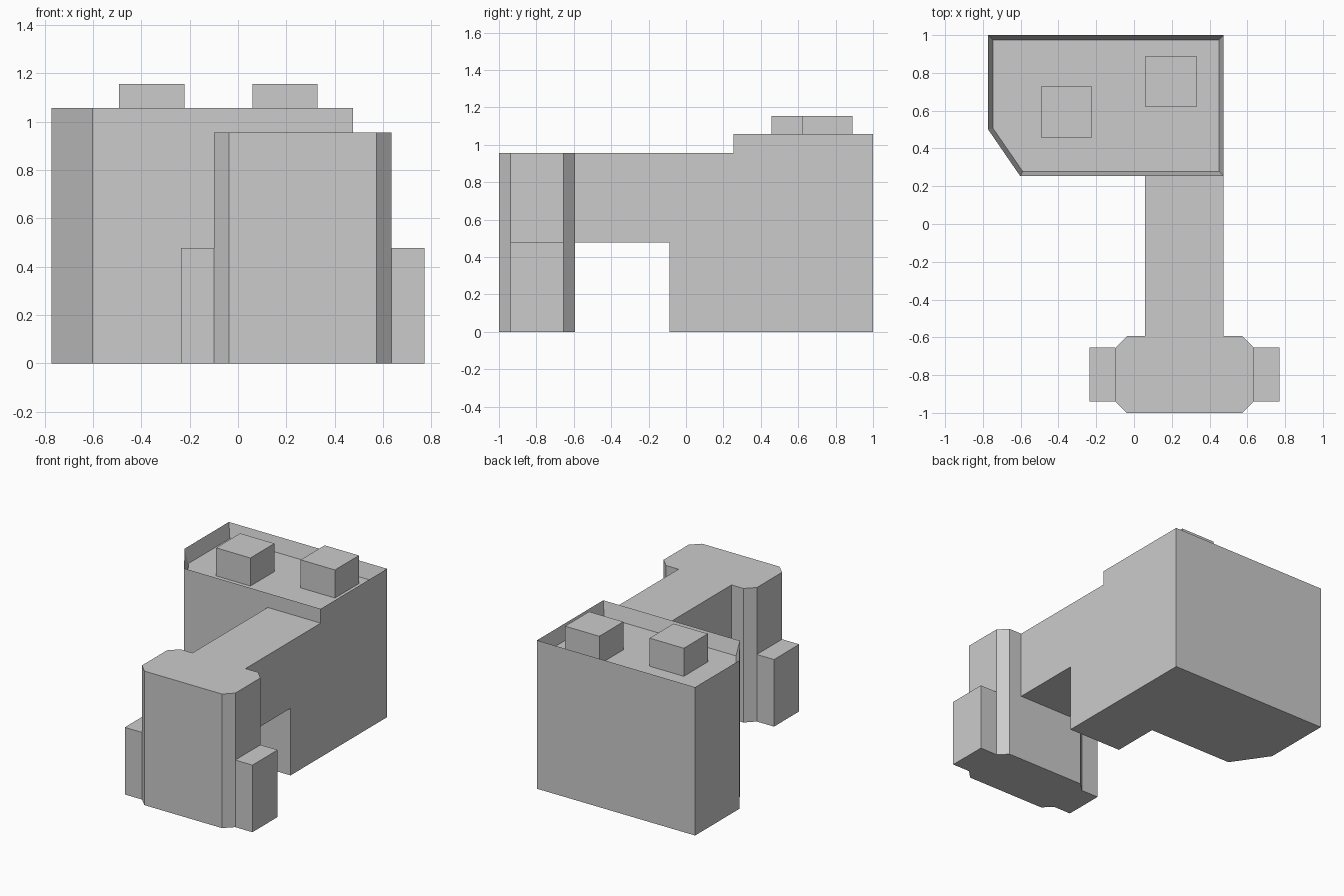
import bpy, bmesh
from mathutils import Vector

if "Cube" in bpy.data.objects:
    bpy.data.objects.remove(bpy.data.objects["Cube"])


def prism(name, points, direction, rim=None):
    """Extrude a flat outline; rim=(width, depth) sinks the end face inside a parapet."""
    bm = bmesh.new()
    base = bm.faces.new([bm.verts.new(p) for p in points])
    new = bmesh.ops.extrude_face_region(bm, geom=[base], use_keep_orig=True)["geom"]
    bmesh.ops.translate(bm, vec=Vector(direction),
                        verts=[g for g in new if isinstance(g, bmesh.types.BMVert)])
    bmesh.ops.recalc_face_normals(bm, faces=bm.faces[:])
    if rim:
        bm.normal_update()
        top = max(bm.faces, key=lambda f: f.calc_center_median().z)
        bmesh.ops.inset_region(bm, faces=[top], thickness=rim[0], use_even_offset=True)
        bmesh.ops.translate(bm, vec=(0, 0, -rim[1]), verts=top.verts[:])
    mesh = bpy.data.meshes.new(name)
    bm.to_mesh(mesh)
    bm.free()
    obj = bpy.data.objects.new(name, mesh)
    bpy.context.collection.objects.link(obj)
    return obj


def box(name, x0, x1, y0, y1, z0, z1):
    return prism(name, [(x0, y0, z0), (x1, y0, z0), (x1, y1, z0), (x0, y1, z0)],
                 (0, 0, z1 - z0))


ROOF, LOW = 0.955, 0.478

# Main block with one cut corner and a parapet around its sunken roof
outline = [(-0.772, 1), (-0.772, 0.5), (-0.602, 0.253), (0.475, 0.253), (0.475, 1)]
prism("main_block", [(x, y, 0) for x, y in outline], (0, 0, 1.057), rim=(0.025, 1.057 - ROOF))

# Rooftop units
for i, (x, y) in enumerate([(-0.492, 0.457), (0.06, 0.62)]):
    box(f"roof_unit_{i + 1}", x, x + 0.27, y, y + 0.27, ROOF, 1.155)

# Connecting wing: solid at the back, bridging an open passage at the front
side = [(0.253, 0), (0.253, ROOF), (-0.597, ROOF), (-0.597, LOW), (-0.087, LOW), (-0.087, 0)]
prism("bridge_wing", [(0.057, y, z) for y, z in side], (0.418, 0, 0))

# Front tower with chamfered corners
cx, cy, hx, hy, cut = 0.268, -0.797, 0.368, 0.203, 0.062
quarter = [(hx, hy - cut), (hx - cut, hy)]
ring = (quarter + [(-x, y) for x, y in reversed(quarter)]
        + [(-x, -y) for x, y in quarter] + [(x, -y) for x, y in reversed(quarter)])
prism("front_tower", [(cx + x, cy + y, 0) for x, y in ring], (0, 0, ROOF))

# Low annexes on both sides of the tower
for label, s in (("left", -1), ("right", 1)):
    xs = sorted((cx + s * hx, cx + s * 0.503))
    box(f"{label}_annex", *xs, cy - 0.142, cy + 0.142, 0, LOW)
